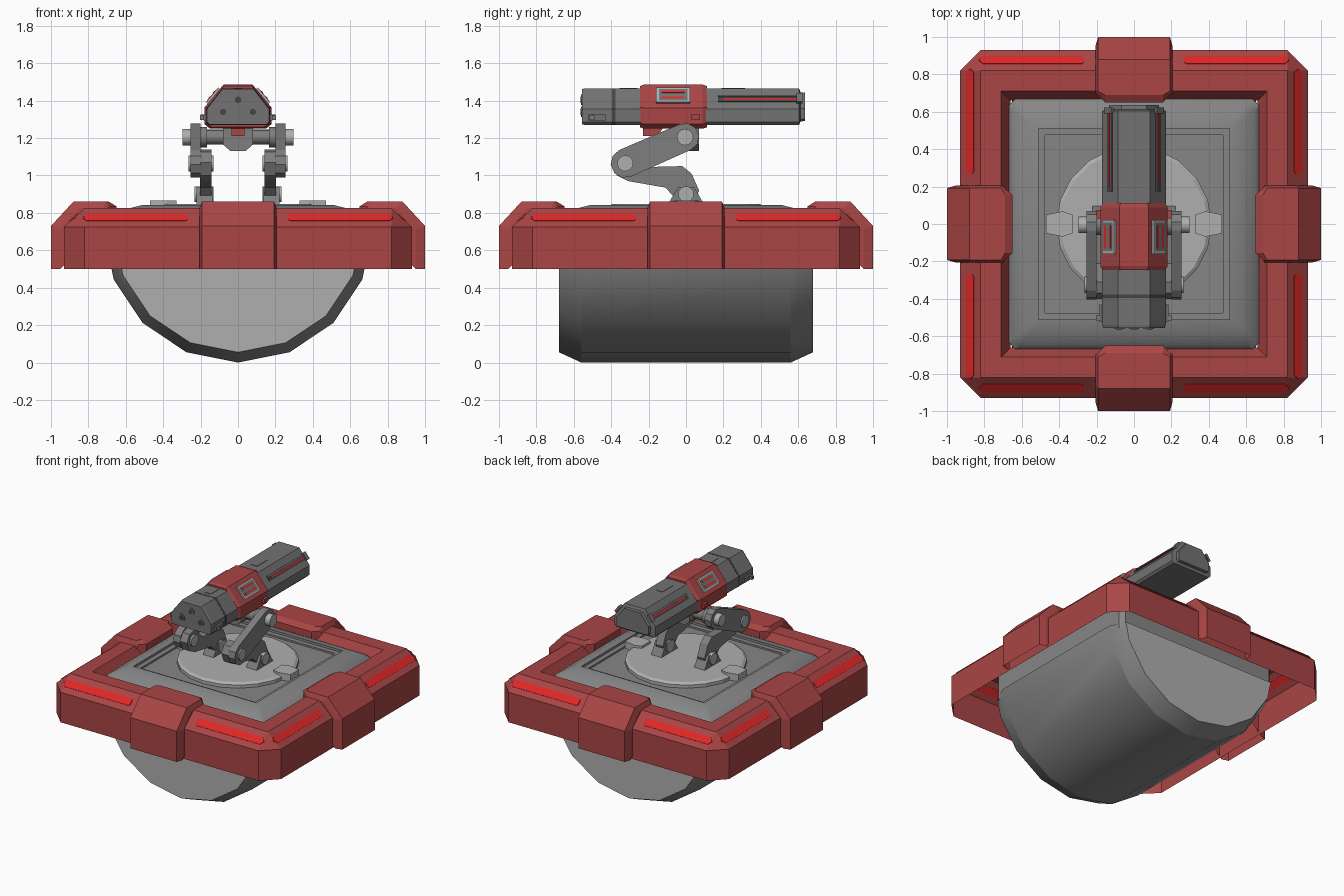
import bpy, bmesh, math
from mathutils import Matrix, Vector as V

if "Cube" in bpy.data.objects:
    bpy.data.objects.remove(bpy.data.objects["Cube"])

def material(name, r, g, b):
    m = bpy.data.materials.new(name)
    m.diffuse_color = (r, g, b, 1)
    m.use_nodes = True
    m.node_tree.nodes["Principled BSDF"].inputs["Base Color"].default_value = m.diffuse_color
    return m

RED = material("frame red", 0.40, 0.06, 0.06)
BRIGHT = material("bright red", 0.75, 0.02, 0.02)
LIGHT = material("light grey", 0.43, 0.43, 0.43)
BODY = material("body grey", 0.24, 0.24, 0.24)
ARM = material("arm grey", 0.21, 0.21, 0.21)
GUN = material("gun grey", 0.17, 0.17, 0.17)
DARK = material("dark grey", 0.06, 0.06, 0.06)

def loft(name, rings, mat, closed=True, caps=(True, True), cap_mat=None, smooth=0, M=None):
    """Skin a list of equal-length point rings."""
    bm = bmesh.new()
    vs = [[bm.verts.new(p) for p in r] for r in rings]
    n = len(rings[0])
    for a, b in zip(vs, vs[1:]):
        for i in range(n if closed else n - 1):
            j = (i + 1) % n
            bm.faces.new((a[i], a[j], b[j], b[i]))
    for on, r in zip(caps, (vs[0], vs[-1])):
        if on:
            bm.faces.new(r).material_index = 1 if cap_mat else 0
    bmesh.ops.remove_doubles(bm, verts=bm.verts, dist=1e-4)
    bmesh.ops.recalc_face_normals(bm, faces=bm.faces)
    if M:
        bm.transform(M)
    if smooth:
        for f in bm.faces:
            f.smooth = True
        for e in bm.edges:
            e.smooth = e.calc_face_angle(0) < math.radians(smooth)
    me = bpy.data.meshes.new(name)
    bm.to_mesh(me)
    bm.free()
    me.materials.append(mat)
    if cap_mat:
        me.materials.append(cap_mat)
    ob = bpy.data.objects.new(name, me)
    bpy.context.collection.objects.link(ob)
    return ob

def prism(name, pts, t0, t1, mat, frame, **kw):
    """Extrude a 2D outline; frame = (origin, U, V)."""
    o, u, v = V(frame[0]), V(frame[1]).normalized(), V(frame[2]).normalized()
    w = u.cross(v)
    return loft(name, [[o + u * p[0] + v * p[1] + w * t for p in pts] for t in (t0, t1)], mat, **kw)

AX = ((0, 0, 0), (0, 1, 0), (0, 0, 1))    # extrude along x, outline in y,z
AY = ((0, 0, 0), (1, 0, 0), (0, 0, 1))    # extrude along -y, outline in x,z
AZ = ((0, 0, 0), (1, 0, 0), (0, 1, 0))    # extrude along z, outline in x,y

def rect(a, b, c, d):
    return [(a, c), (b, c), (b, d), (a, d)]

def circle(cx, cy, r, n=16):
    return [(cx + r * math.cos(2 * math.pi * i / n), cy + r * math.sin(2 * math.pi * i / n)) for i in range(n)]

def capsule(a, b, ra, rb, n=5):
    t = math.atan2(b[1] - a[1], b[0] - a[0])
    out = []
    for c, r, s in ((a, ra, t + math.pi / 2), (b, rb, t - math.pi / 2)):
        out += [(c[0] + r * math.cos(s + math.pi * i / n), c[1] + r * math.sin(s + math.pi * i / n)) for i in range(n + 1)]
    return out

def square(h, c, z):
    q = [(h, -h + c), (h, h - c), (h - c, h), (-h + c, h), (-h, h - c), (-h, -h + c), (-h + c, -h), (h - c, -h)]
    return [(x, y, z) for x, y in q]

def mirror(half):
    return half + [(-x, z) for x, z in reversed(half)]

# half-round drum under the frame, with light end caps
def drum_ring(y, r):
    arc = [(r * math.sin(math.radians(a)), 0.72 - r * math.cos(math.radians(a))) for a in (0, 22.5, 45, 67.5)]
    arc.append((0.965 * r, 0.595))
    return [(-x, y, z) for x, z in reversed(arc[1:])] + [(x, y, z) for x, z in arc]
loft("drum", [drum_ring(y, r) for y, r in ((-.68, .665), (-.56, .72), (.56, .72), (.68, .665))],
     BODY, closed=False, cap_mat=LIGHT, smooth=24)

# body top with sunken panel
loft("body_top", [square(*s) for s in ((.667, .03, .56), (.667, .03, .76), (.645, .04, .79), (.58, .03, .825),
     (.51, 0, .842), (.51, 0, .825), (.475, 0, .825), (.475, 0, .812))], BODY, caps=(False, True), smooth=35)

# turntable disc and its lugs
loft("turntable", [[(x, y, z) for x, y in circle(0, 0, r, 20)] for r, z in ((.415, .805), (.415, .835), (.395, .848))], LIGHT)
for s in (-1, 1):
    lug = [(.33, -.05), (.38, -.068), (.47, -.05), (.47, .05), (.38, .068), (.33, .05)]
    prism("turntable_lug", [(s * x, y) for x, y in lug], .81, .865, LIGHT, AZ)

# square frame shell, open below
loft("square_frame", [square(*s) for s in ((.93, .11, .5), (.93, .11, .725), (.82, 0, .825), (.71, 0, .825), (.66, 0, .74))],
     RED, caps=(False, False))

# clamps and glowing stripes on the four sides
full = [(1, .5), (1, .73), (.88, .86), (.69, .86), (.65, .835), (.65, .75)]
mid = [(1, .5), (1, .73), (.88, .86), (.71, .86), (.69, .835), (.69, .75)]
small = [(.95, .5), (.95, .715), (.85, .825), (.72, .825), (.70, .81), (.70, .75)]
stations = [(-.207, small), (-.192, mid), (-.155, full), (.155, full), (.192, mid), (.207, small)]
for k in range(4):
    R = Matrix.Rotation(k * math.pi / 2, 4, 'Z')
    loft("clamp", [[(s, -r, z) for r, z in p] for s, p in stations], RED, closed=False, M=R)
    for s in (-1, 1):
        hexa = [(.27, -.018), (.28, -.027), (.81, -.027), (.83, 0), (.81, .027), (.28, .027), (.27, .018)]
        prism("light_stripe", [(s * u, v) for u, v in hexa], -.004, .004, BRIGHT,
              ((0, -.876, .774), (1, 0, 0), (0, .11, .1)), M=R)

# folding legs, one per side
BASE, ELBOW, TOP = (0, .9), (-.325, 1.065), (-.005, 1.205)
lower = [(-.40, 1.07), (-.37, 1.125), (-.31, 1.14), (-.21, 1.045), (-.02, 1.05), (.03, 1.01),
         (.07, .92), (.05, .87), (-.05, .87), (-.11, .935), (-.31, .97), (-.37, 1.0)]
for s in (-1, 1):
    def xp(name, pts, a, b, mat, **kw):
        prism(name, pts, s * a, s * b, mat, AX, **kw)
    xp("leg_base", [(-.1, .84), (.1, .84), (.045, .935), (-.045, .935)], .135, .222, ARM)
    xp("lower_arm", lower, .142, .203, ARM)
    xp("upper_arm", capsule(ELBOW, TOP, .078, .075), .2, .255, ARM)
    xp("base_pin", circle(*BASE, .042), .13, .232, LIGHT, smooth=30)
    xp("elbow_pin", circle(*ELBOW, .043), .13, .265, LIGHT, smooth=30)
    xp("shoulder_collar", circle(*TOP, .055), .165, .205, ARM, smooth=30)
    xp("shoulder_bolt", circle(*TOP, .044), .25, .297, LIGHT, smooth=30)
prism("shoulder_axle", circle(*TOP, .04), -.26, .26, ARM, AX, smooth=30)
prism("gun_mount", mirror([(.04, 1.13), (.08, 1.165), (.08, 1.28)]), -.07, .08, ARM, AY)

# gun barrel block
gun = [(.155, 1.27), (.17, 1.285), (.17, 1.355), (.085, 1.465)]
def section(pts, y, k=1.0):
    return [(x * k, y, 1.365 + (z - 1.365) * k) for x, z in mirror(pts)]
loft("gun_body", [section(gun, -.555, .97), section(gun, -.54), section(gun, .605), section(gun, .612, .8),
                  section(gun, .635, .78)], GUN)
loft("gun_seam", [section(gun, -.395, 1.01), section(gun, -.378, 1.01)], DARK)

# red sleeve round the gun, with keel
sleeve = [(.15, 1.25), (.18, 1.275), (.18, 1.362), (.078, 1.486)]
loft("gun_sleeve", [section(sleeve, -.247, .93), section(sleeve, -.225), section(sleeve, .088), section(sleeve, .112, .93)], RED)
prism("sleeve_keel", [(-.23, 1.21), (-.15, 1.21), (-.12, 1.26), (-.23, 1.26)], -.035, .035, RED, AX)

# muzzle ports
for x, z in ((0, 1.405), (-.08, 1.34), (.08, 1.34)):
    prism("muzzle_ring", circle(x, z, .028, 12), .54, .561, GUN, AY)
    prism("muzzle_hole", circle(x, z, .017, 12), .55, .563, DARK, AY)

# gun side details
for s in (-1, 1):
    slope = (-s * .085, 0, .11)
    rail = ((s * .1295, 0, 1.4075), (0, 1, 0), slope)
    def plate(name, r, t, mat, fr):
        prism(name, rect(*r), -s * .002, s * t, mat, fr)
    plate("side_slot", (.17, .62, -.02, .022), .004, DARK, rail)
    plate("slot_lip", (.17, .62, .012, .022), .008, GUN, rail)
    plate("slot_light", (.2, .615, -.006, .004), .007, BRIGHT, rail)
    prism("rail_tip", rect(.59, .622, -.028, .03), -s * .002, s * .016, GUN, rail)
    badge = ((s * .129, 0, 1.424), (0, 1, 0), (-s * .102, 0, .124))
    prism("sleeve_panel", rect(-.16, .022, -.052, .05), -s * .005, s * .012, LIGHT, badge)
    prism("panel_inset", rect(-.145, .007, -.04, .038), s * .01, s * .0135, GUN, badge)
    for v in (-.022, .018):
        prism("panel_bar", rect(-.13, -.008, v - .007, v + .007), s * .01, s * .016, BRIGHT, badge)
    prism("front_peg", rect(-.525, -.43, 1.293, 1.325), s * .15, s * .185, GUN, AX)
    prism("front_peg_tip", rect(-.515, -.49, 1.297, 1.321), s * .15, s * .203, ARM, AX)
    prism("sleeve_peg", rect(.03, .075, 1.297, 1.327), s * .16, s * .2, RED, AX)

# slots on the gun top
for a, b in ((.19, .315), (-.355, -.26)):
    prism("top_slot", rect(-.025, .025, a, b), 1.46, 1.468, GUN, AZ)
